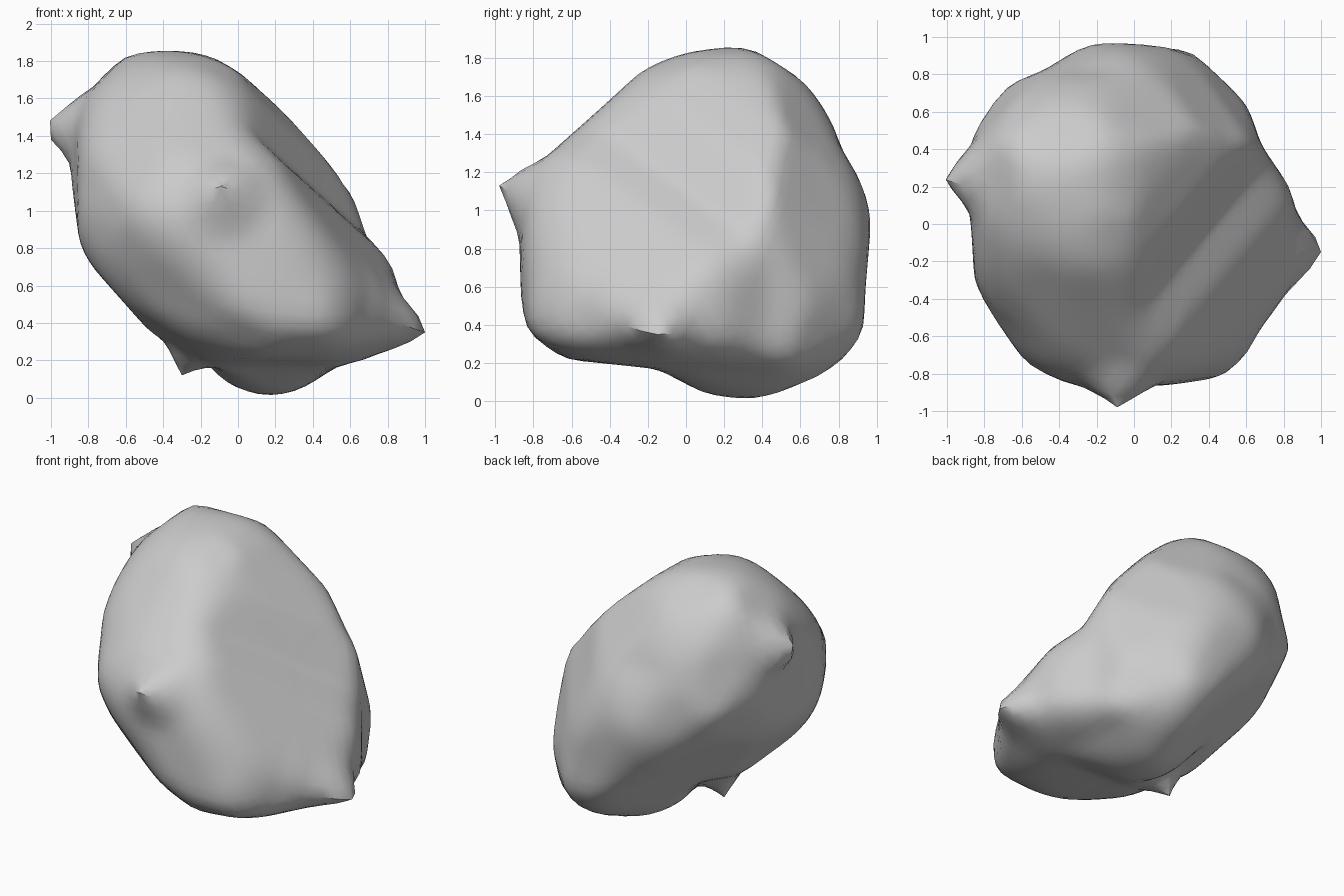
import bpy
import bmesh
from math import radians, sin, cos, atan2, pi
from mathutils import Vector, kdtree

cube = bpy.data.objects.get("Cube")
if cube:
    bpy.data.objects.remove(cube, do_unlink=True)

CENTRE = Vector((-0.05, 0.05, 0.88))
SECTORS = 32


def slanted_axes(turn, tilt):
    """Right and up vectors of a profile plane turned about z and tilted."""
    a, e = radians(turn), radians(tilt)
    right = Vector((cos(a), sin(a), 0))
    away = Vector((-sin(a), cos(a), 0))
    return right, Vector((0, 0, cos(e))) + away * sin(e)


X, Y, Z = Vector((1, 0, 0)), Vector((0, 1, 0)), Vector((0, 0, 1))

# Outlines of the boulder in six planes
front_outline = [
    (-.3, 1.86), (-.5, 1.85), (-.69, 1.8), (-.84, 1.68), (-.9, 1.45), (-.89, 1.17),
    (-.84, .77), (-.46, .34), (-.38, .22), (-.2, .21), (-.04, .06), (.14, .01),
    (.32, .03), (.53, .17), (.87, .25), (.99, .35), (.87, .54), (.83, .7),
    (.67, .92), (.62, 1.09), (.43, 1.32), (.25, 1.52), (.02, 1.73), (-.13, 1.82)]
side_outline = [
    (.25, 1.86), (-.15, 1.81), (-.43, 1.55), (-.7, 1.31), (-.88, 1.16), (-.87, .9),
    (-.88, .6), (-.83, .35), (-.72, .23), (-.15, .17), (.1, .04), (.27, 0),
    (.62, .06), (.85, .24), (.93, .37), (.94, .6), (.97, .93), (.95, 1.1),
    (.81, 1.33), (.76, 1.5), (.58, 1.72), (.41, 1.83)]
plan_outline = [
    (-.1, .98), (.3, .93), (.6, .65), (.68, .42), (.83, .2), (.88, .02), (.99, -.15),
    (.68, -.55), (.6, -.7), (.47, -.82), (.18, -.86), (-.22, -.88), (-.46, -.84),
    (-.62, -.7), (-.85, -.35), (-.87, 0), (-.91, .25), (-.87, .45), (-.82, .6),
    (-.67, .75), (-.48, .82), (-.28, .95)]
front_slant = [
    (-.29, 1.92), (.18, 1.78), (.57, 1.36), (.76, .96), (.87, .54), (.86, .35),
    (.72, 0), (.04, -.16), (-.28, -.08), (-.5, .09), (-.82, .54), (-.9, .71),
    (-.9, .88), (-.86, 1.25), (-.76, 1.47), (-.68, 1.63)]
back_slant = [
    (.35, 1.58), (.73, 1.29), (.9, 1.08), (.9, .85), (.85, .56), (.51, .26),
    (.31, .15), (.06, .1), (-.04, -.04), (-.42, -.14), (-.68, -.06), (-.79, .05),
    (-.87, .38), (-.76, .96), (-.52, 1.21), (-.26, 1.4), (-.02, 1.53)]
under_slant = [
    (.35, 1.69), (.65, 1.59), (.89, 1.44), (.94, 1.21), (1, .95), (.79, .53),
    (.36, .15), (-.05, 0), (-.3, -.02), (-.56, -.01), (-.88, .16), (-.92, .27),
    (-.86, .58), (-.54, .95), (-.33, 1.09), (-.15, 1.37), (.12, 1.6)]

outlines = [
    (X, Z, front_outline), (Y, Z, side_outline), (X, Y, plan_outline),
    (*slanted_axes(35, 28), front_slant),
    (*slanted_axes(215, 28), back_slant),
    (*slanted_axes(140, -30), under_slant)]

# Lip round the base, ridge climbing from its tip, and the broken-off back flat
lip = [(.1, -.85, .37), (.47, -.81, .34), (.68, -.55, .36), (.98, -.15, .35),
       (.87, .03, .36), (.83, .2, .36), (.68, .43, .36), (.6, .65, .35),
       (.3, .91, .36), (.15, .94, .41)]
ridge = [(.8, .04, .76), (.62, .44, 1.09), (.43, .5, 1.32), (.25, .48, 1.52)]
flat_normal = Vector((-.64, .41, -.64)).normalized()
flat_depth = flat_normal.dot(Vector((.15, .62, .05)) - CENTRE)


def cross(a, b):
    return a[0] * b[1] - a[1] * b[0]


def reach(w, edges):
    """Distance along a projected direction before leaving an outline."""
    best = 0
    for start, edge in edges:
        d = cross(w, edge)
        if abs(d) < 1e-6:
            continue
        t, s = cross(start, edge) / d, cross(start, w) / d
        if t > 0 and -0.001 <= s <= 1.001:
            best = max(best, t)
    return best if best > 0 else 9


bm = bmesh.new()
bmesh.ops.create_icosphere(bm, subdivisions=5, radius=1)
bm.verts.ensure_lookup_table()
bm.verts.index_update()
rays = [v.co.normalized() for v in bm.verts]
count = range(len(rays))
linked = [[e.other_vert(v).index for e in v.link_edges] for v in bm.verts]
tree = kdtree.KDTree(len(rays))
for i in count:
    tree.insert(rays[i], i)
tree.balance()

# Limits of every ray in every outline, and rays grouped by outline sector
bound = []
for ray in rays:
    facing = flat_normal.dot(ray)
    bound.append(flat_depth / facing if facing > 0.01 else 9)
groups = []
for right, up, points in outlines:
    c = Vector((CENTRE.dot(right), CENTRE.dot(up)))
    pts = [Vector(p) - c for p in points]
    edges = [(p, q - p) for p, q in zip(pts, pts[1:] + pts[:1])]
    sectors = [[] for _ in range(SECTORS)]
    for i, ray in enumerate(rays):
        w = (ray.dot(right), ray.dot(up))
        limit = reach(w, edges)
        bound[i] = min(bound[i], limit)
        turn = (atan2(w[1], w[0]) + pi) / (2 * pi)
        sectors[int(turn * SECTORS) % SECTORS].append((i, limit))
    groups += [s for s in sectors if s]


def relax(radii):
    return [0.5 * radii[i] + 0.5 * sum(radii[j] for j in linked[i]) / len(linked[i])
            for i in count]


def raise_spot(radii, i, target, size):
    """Lift a soft spot of the surface out to a target radius."""
    lift = target - radii[i]
    if lift > 0:
        for _, j, dist in tree.find_range(rays[i], size):
            radii[j] += lift * (1 - dist / size) ** 1.5


# Boulder body: smooth skin that touches every outline, the lip and the ridge
radii = bound[:]
for _ in range(12):
    radii = relax(relax(radii))
    for group in groups:
        i, limit = max(group, key=lambda g: radii[g[0]] / g[1])
        raise_spot(radii, i, limit, 0.25)
    for point in lip + ridge:
        arm = Vector(point) - CENTRE
        raise_spot(radii, tree.find(arm.normalized())[1], arm.length, 0.2)
    radii = [min(r, b) for r, b in zip(radii, bound)]
radii = relax(radii)
for v, ray, r in zip(bm.verts, rays, radii):
    v.co = CENTRE + ray * r

# Small pointed knobs pulled out of the surface
knobs = [((-.09, -.98, 1.13), .24), ((1, -.15, .35), .25), ((-.98, .25, 1.5), .22),
         ((-1, .25, 1.38), .22), ((-.3, 0, .12), .16)]
for tip, size in knobs:
    tip = Vector(tip)
    root = min(bm.verts, key=lambda v: (v.co - tip).length).co.copy()
    for v in bm.verts:
        fall = 1 - (v.co - root).length / size
        if fall > 0:
            v.co += (tip - root) * fall ** 1.3

bmesh.ops.recalc_face_normals(bm, faces=bm.faces)
mesh = bpy.data.meshes.new("boulder")
bm.to_mesh(mesh)
bm.free()

# Stone colour
stone = bpy.data.materials.new("grey stone")
stone.use_nodes = True
colour = (0.6, 0.6, 0.6, 1)
stone.diffuse_color = colour
stone.node_tree.nodes["Principled BSDF"].inputs["Base Color"].default_value = colour
mesh.materials.append(stone)

boulder = bpy.data.objects.new("boulder", mesh)
bpy.context.collection.objects.link(boulder)
bpy.ops.object.select_all(action="DESELECT")
boulder.select_set(True)
bpy.context.view_layer.objects.active = boulder
bpy.ops.object.shade_smooth_by_angle(angle=radians(35))
